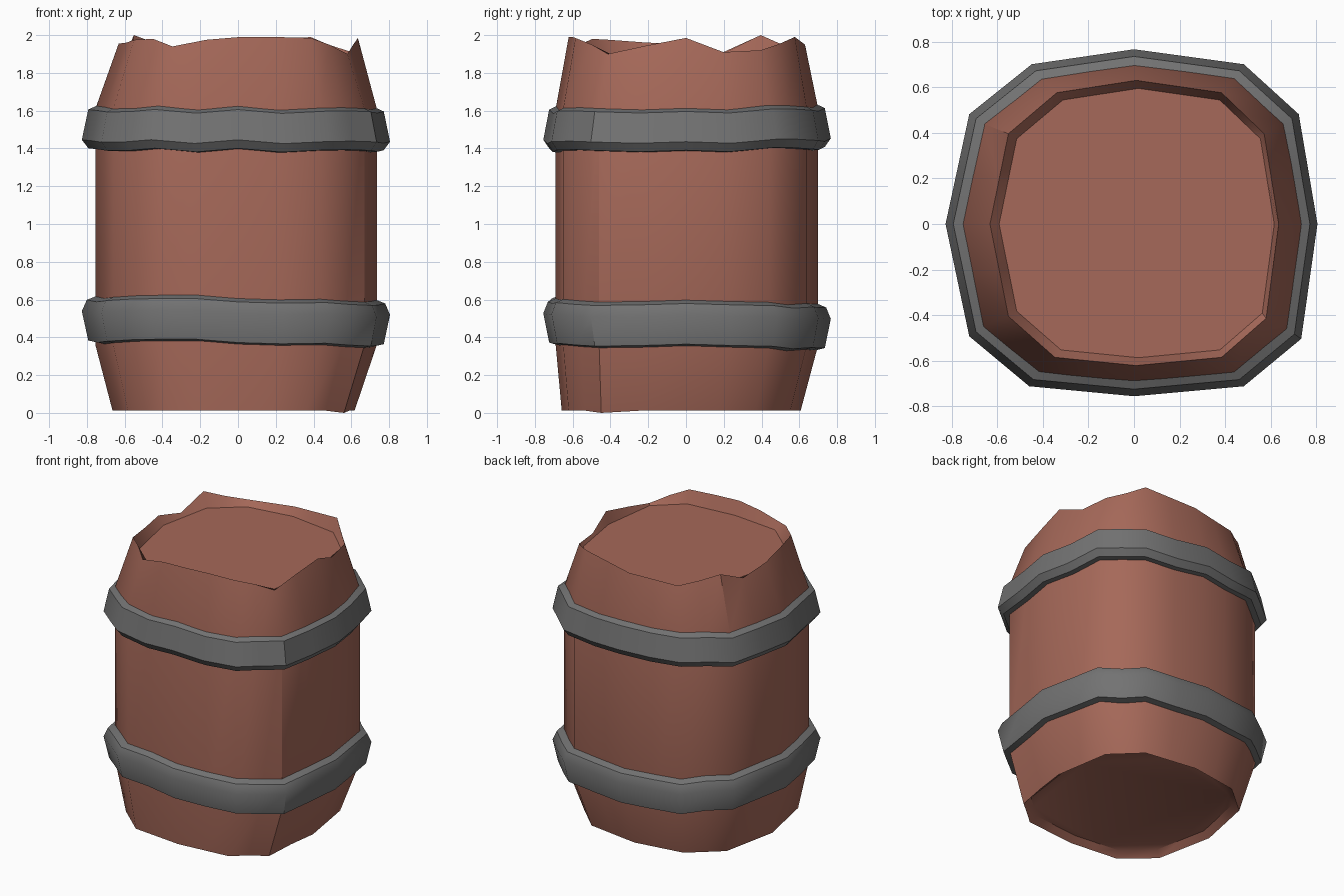
import bpy
import math
import random

random.seed(4)

cube = bpy.data.objects.get("Cube")
if cube:
    bpy.data.objects.remove(cube, do_unlink=True)


def make_material(name, color):
    mat = bpy.data.materials.new(name)
    mat.use_nodes = True
    mat.diffuse_color = color
    mat.node_tree.nodes["Principled BSDF"].inputs["Base Color"].default_value = color
    return mat


wood = make_material("brown wood", (0.38, 0.14, 0.10, 1))
iron = make_material("dark iron", (0.17, 0.17, 0.17, 1))

# Twelve-sided plan of the barrel, counter-clockwise from the front
CORNERS = [(0, -.69), (.44, -.65), (.67, -.46), (.735, 0), (.66, .44), (.44, .64),
           (0, .70), (-.41, .64), (-.66, .44), (-.755, 0), (-.66, -.45), (-.42, -.65)]

# Add the middle of each side, so the rim can chip between corners
PLAN = []
for i, (x, y) in enumerate(CORNERS):
    nx, ny = CORNERS[(i + 1) % len(CORNERS)]
    PLAN += [(x, y), ((x + nx) / 2, (y + ny) / 2)]
N = len(PLAN)


def ring(sx, sy, heights, dx=0, dy=0):
    """Scaled copy of the plan with one height for each point."""
    return [(x * sx + dx, y * sy + dy, z) for (x, y), z in zip(PLAN, heights)]


def build(name, rings, material, closed=False):
    """Skin a stack of rings; cap the ends, or join last to first."""
    verts = [v for r in rings for v in r]
    faces = []
    count = len(rings)
    for r in range(count if closed else count - 1):
        a, b = r * N, (r + 1) % count * N
        for i in range(N):
            j = (i + 1) % N
            faces.append((a + i, a + j, b + j, b + i))
    if not closed:
        faces.append(tuple(reversed(range(N))))
        faces.append(tuple(range((count - 1) * N, count * N)))
    mesh = bpy.data.meshes.new(name)
    mesh.from_pydata(verts, [], faces)
    mesh.materials.append(material)
    obj = bpy.data.objects.new(name, mesh)
    bpy.context.collection.objects.link(obj)
    bpy.ops.object.select_all(action='DESELECT')
    obj.select_set(True)
    bpy.context.view_layer.objects.active = obj
    bpy.ops.object.shade_smooth_by_angle(angle=math.radians(40))
    return obj


# Barrel body: recessed bottom, straight middle, chipped rim, recessed lid
chipped_rim = [1.99, 1.99, 1.985, 1.95, 1.90, 1.945, 1.985, 1.91,
               1.92, 1.95, 1.99, 1.97, 1.95, 1.94, 1.93, 1.96,
               2.0, 1.91, 1.955, 1.96, 1.975, 1.98, 1.94, 1.975]
build("barrel_body", [
    ring(.80, .85, [.05] * N, -.015, -.03),
    ring(.86, .91, [0 if i == 4 else .012 for i in range(N)], -.015, -.03),
    ring(1, 1, [.36] * N),
    ring(1, 1, [1.61] * N),
    ring(.85, .90, chipped_rim, .01, 0),
    ring(.81, .85, [1.895] * N, .02, 0),
], wood)


# Iron hoops: a rounded band with a slightly uneven height around the barrel
def hoop(name, profile, tilt_x, tilt_y):
    wobble = [x * tilt_x + y * tilt_y + random.uniform(-.012, .012) for x, y in PLAN]
    rings = [ring(s, s, [z + w for w in wobble]) for s, z in profile]
    build(name, rings, iron, closed=True)


hoop("lower_hoop", [(.96, .35), (1.05, .365), (1.095, .52), (1.06, .58), (.96, .61)],
     -.015, -.02)
hoop("upper_hoop", [(.96, 1.39), (1.05, 1.395), (1.095, 1.44), (1.05, 1.6), (.96, 1.63)],
     -.005, .005)
